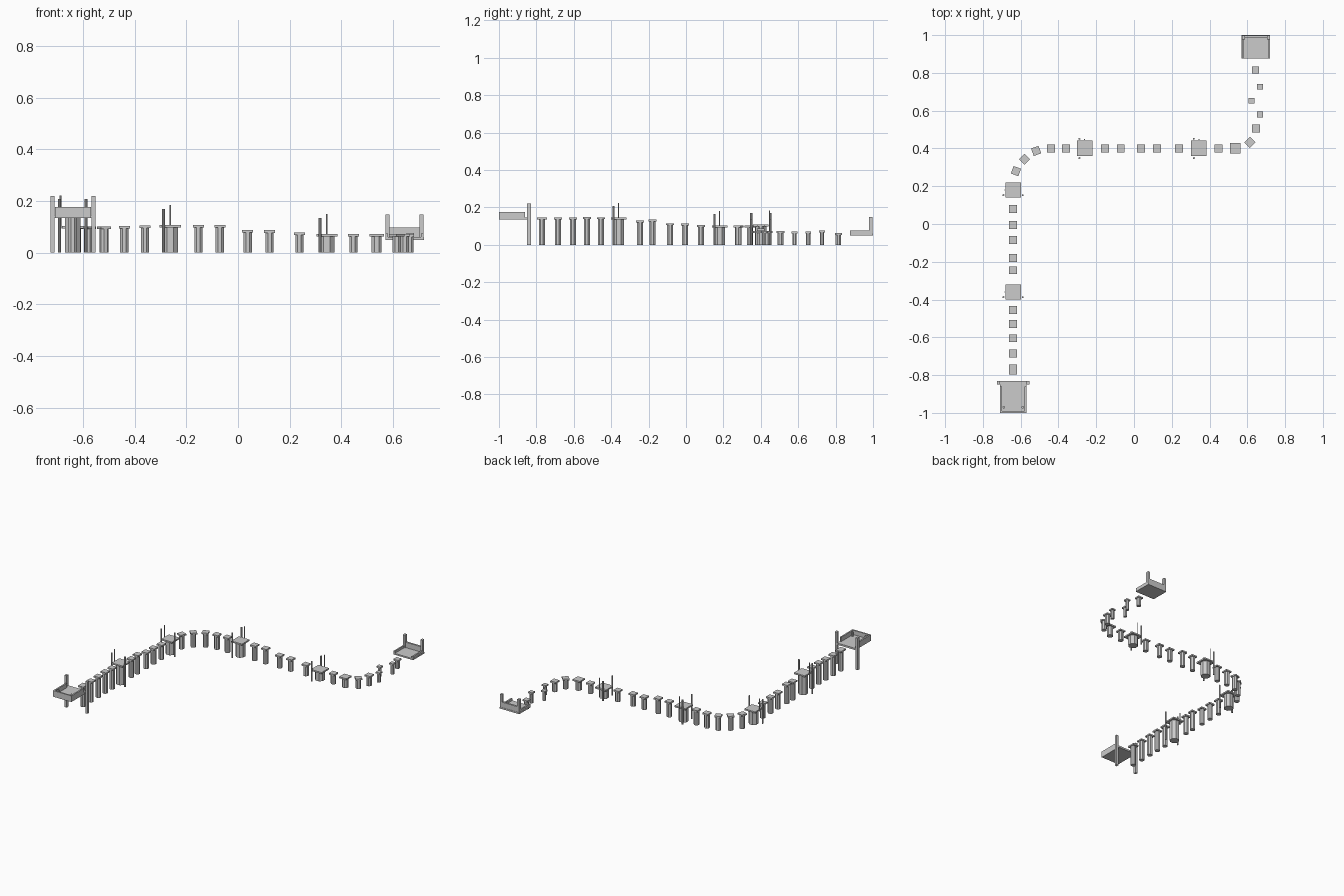
import bpy
from math import sin, cos, radians, pi


def box(name, x0, x1, y0, y1, z0, z1):
    bpy.ops.mesh.primitive_cube_add(size=1, location=((x0+x1)/2, (y0+y1)/2, (z0+z1)/2))
    o = bpy.context.object
    o.name = name
    o.dimensions = (x1-x0, y1-y0, z1-z0)
    return o


def rod(name, x, y, r, z0, z1, sides=8, rot=0):
    bpy.ops.mesh.primitive_cylinder_add(vertices=sides, radius=r, depth=z1-z0,
                                        location=(x, y, (z0+z1)/2), rotation=(0, 0, rot))
    bpy.context.object.name = name


# Stepping pillar: round column with a square cap
def stone(x, y, top, w=0.042, length=None, deg=0, r=None):
    rot = radians(deg)
    length = length or w
    cap = box("step_cap", x-w/2, x+w/2, y-length/2, y+length/2, top-0.01, top)
    cap.rotation_euler.z = rot
    rod("step_column", x, y, r or w*0.42, 0, top-0.01, 8, rot + pi/8)


# Rest platform: wide pillar, two gate poles and a thin flag pole on its left
def rest_platform(x, y, top, deg):
    stone(x, y, top, 0.082, deg=deg, r=0.032)
    a = radians(deg)

    def place(side, fwd):
        return x + side*cos(a) - fwd*sin(a), y + side*sin(a) + fwd*cos(a)
    for s in (-1, 1):
        px, py = place(s*0.051, -0.027)
        rod("gate_pole", px, py, 0.0055, 0, top+0.062)
    px, py = place(-0.047, 0)
    rod("flag_pole", px, py, 0.003, top-0.01, top+0.077)


# First straight run
for y, top in ((-0.685, .145), (-0.605, .146), (-0.53, .149), (-0.455, .147),
               (-0.245, .13), (-0.18, .134), (-0.085, .115), (-0.005, .113), (0.08, .105)):
    stone(-0.64, y, top)
stone(-0.64, -0.77, .145, 0.042, 0.053)
rest_platform(-0.64, -0.36, .145, 0)
rest_platform(-0.64, 0.18, .103, 0)

# First bend
for x, y, deg in ((-0.625, 0.28, -20), (-0.58, 0.343, -45), (-0.518, 0.387, -70)):
    stone(x, y, .102, deg=deg)

# Middle straight run
for x, top in ((-0.44, .103), (-0.36, .106), (-0.153, .107), (-0.07, .107),
               (0.037, .088), (0.122, .087), (0.238, .079), (0.447, .073)):
    stone(x, 0.4, top)
rest_platform(-0.262, 0.4, .107, -90)
rest_platform(0.344, 0.4, .073, -90)
stone(0.537, 0.4, .073, 0.055, r=0.021)

# Second bend and the staggered small steps
stone(0.614, 0.432, .073, deg=-45)
stone(0.645, 0.505, .073)
for x, y, top in ((0.667, 0.58, .07), (0.622, 0.653, .07), (0.667, 0.727, .076)):
    stone(x, y, top, 0.03)
stone(0.643, 0.815, .063, 0.037)

# Start tray: floor, three rims, two gate posts, corner pegs
box("start_floor", -.709, -.569, -1, -.83, .134, .146)
box("start_front_rim", -.709, -.569, -1, -.99, .146, .176)
for s in (-1, 1):
    c = -.639 + s*.065
    box("start_side_rim", c-.005, c+.005, -.99, -.86, .146, .176)
    c = -.639 + s*.079
    box("start_post", c-.008, c+.008, -.849, -.83, 0, .22)
    rod("start_peg", -.639 + s*.05, -.97, .007, .146, .172)
    box("start_post_link", min(c, c-s*.015), max(c, c-s*.015), -.845, -.834, .136, .146)

# Finish tray: floor, side rims, back wall, two posts
box("finish_floor", .57, .72, .876, 1, .05, .06)
box("finish_back_wall", .572, .718, .985, .998, .06, .097)
for s in (-1, 1):
    c = .645 + s*.069
    box("finish_side_rim", c-.005, c+.005, .876, .985, .06, .075)
    c = .645 + s*.066
    box("finish_post", c-.008, c+.008, .978, .998, .05, .148)
